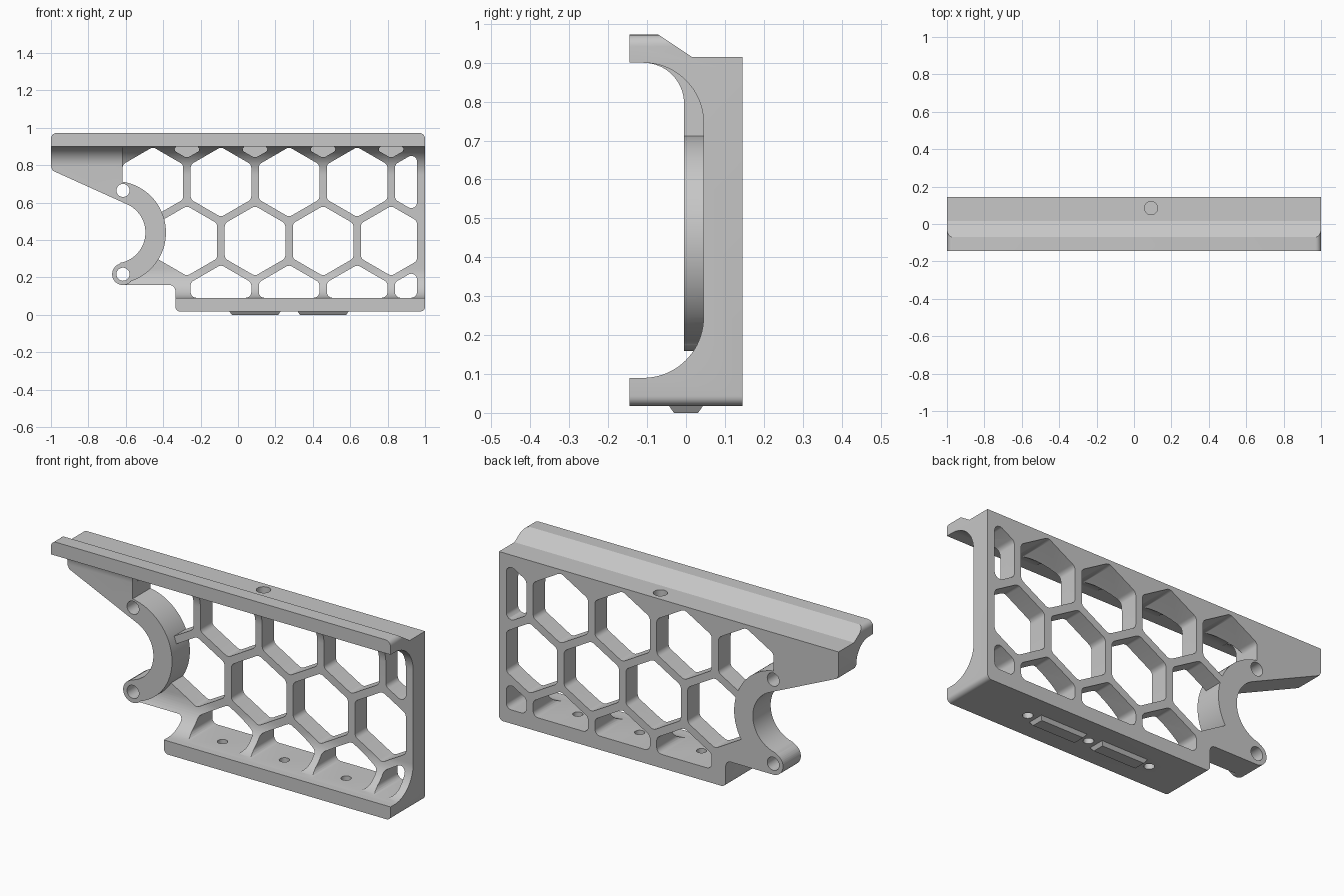
import bpy, bmesh
from math import cos, sin, radians, sqrt
from mathutils import Vector

cube = bpy.data.objects.get("Cube")
if cube:
    bpy.data.objects.remove(cube, do_unlink=True)

grey = bpy.data.materials.new("plain_grey")
grey.use_nodes = True
colour = (0.57, 0.57, 0.57, 1)
grey.diffuse_color = colour
grey.node_tree.nodes["Principled BSDF"].inputs["Base Color"].default_value = colour


def arc(cx, cy, r, a0, a1, n=20):
    angles = [radians(a0 + (a1 - a0) * i / n) for i in range(n + 1)]
    return [(cx + r * cos(a), cy + r * sin(a)) for a in angles]


def circle(cx, cy, r, n=48):
    return arc(cx, cy, r, 0, 360, n)[:-1]


def rounded(points, r, n=6):
    """Soften every corner of a polygon."""
    out = []
    for i, p in enumerate(points):
        p = Vector(p)
        a, b = Vector(points[i - 1]) - p, Vector(points[(i + 1) % len(points)]) - p
        half = a.angle(b) / 2
        d = min(r * cos(half) / sin(half), a.length * 0.45, b.length * 0.45)
        p0, p1 = p + a.normalized() * d, p + b.normalized() * d
        radius = d * sin(half) / cos(half)
        c = p + (a.normalized() + b.normalized()).normalized() * (radius / sin(half))
        for k in range(n + 1):
            spoke = (p0 - c).lerp(p1 - c, k / n).normalized()
            out.append(tuple(c + spoke * radius))
    return out


def clip(points, axis, limit, keep):
    """Keep the part of a polygon on one side of a limit (keep is +1 or -1)."""
    out = []
    for i, q in enumerate(points):
        p = points[i - 1]
        dp, dq = (p[axis] - limit) * keep, (q[axis] - limit) * keep
        if dp * dq < 0:
            out.append(tuple(Vector(p).lerp(Vector(q), dp / (dp - dq))))
        if dq >= 0:
            out.append(q)
    return out


def prism(name, polygons, axis, lo, hi, inset=0):
    """Extrude polygons along an axis; inset shrinks the low end."""
    place = {"x": lambda a, b, t: (t, a, b),
             "y": lambda a, b, t: (a, t, b),
             "z": lambda a, b, t: (a, b, t)}[axis]
    bm = bmesh.new()
    for poly in polygons:
        mx = sum(p[0] for p in poly) / len(poly)
        my = sum(p[1] for p in poly) / len(poly)
        shrink = [(a - inset * (1 if a > mx else -1), b - inset * (1 if b > my else -1))
                  for a, b in poly] if inset else poly
        low = [bm.verts.new(place(a, b, lo)) for a, b in shrink]
        high = [bm.verts.new(place(a, b, hi)) for a, b in poly]
        bm.faces.new(low)
        bm.faces.new(high[::-1])
        for i in range(len(poly)):
            bm.faces.new((low[i - 1], high[i - 1], high[i], low[i]))
    bmesh.ops.recalc_face_normals(bm, faces=bm.faces)
    mesh = bpy.data.meshes.new(name)
    bm.to_mesh(mesh)
    bm.free()
    mesh.materials.append(grey)
    obj = bpy.data.objects.new(name, mesh)
    bpy.context.collection.objects.link(obj)
    return obj


def combine(obj, other, operation):
    mod = obj.modifiers.new(operation, "BOOLEAN")
    mod.operation, mod.solver, mod.object = operation, "EXACT", other
    bpy.context.view_layer.objects.active = obj
    bpy.ops.object.modifier_apply(modifier=mod.name)
    bpy.data.objects.remove(other, do_unlink=True)


# Channel-shaped body: web, top rail and bottom tray in one section
section = [(0.145, -0.05), (0.145, 0.915), (0.015, 0.915), (-0.112, 1.0), (-0.145, 1.0), (-0.145, 0.9)]
section += arc(-0.11, 0.745, 0.155, 90, 0)
section += arc(-0.11, 0.245, 0.155, 0, -90)
section += [(-0.145, 0.09), (-0.145, -0.05)]
body = prism("bracket_body", [section], "x", -1.05, 1.05)

# Honeycomb openings
PITCH, WALL = 0.364, 0.04
R = (PITCH - WALL) / sqrt(3)


def cell(x, z):
    hexagon = arc(x, z, R, 30, 330, 5)
    for axis, limit, keep in ((0, 0.957, -1), (1, 0.091, 1), (1, 0.9, -1)):
        hexagon = clip(hexagon, axis, limit, keep)
    return rounded(hexagon, 0.03)


even = [-0.091 + PITCH * i for i in range(-1, 4)]
odd = [-0.273 + PITCH * i for i in range(4)]
cells = [cell(x, 0.71) for x in even] + [cell(x, 0.395) for x in odd]
cells += [cell(x, 0.08) for x in even[1:]]
combine(body, prism("cells", cells, "y", -0.3, 0.3), "DIFFERENCE")

# Shallow pockets in the upper fillet
combine(body, prism("pockets", [cell(x, 1.025) for x in odd], "y", -0.3, 0.047), "DIFFERENCE")

# Thick wing, half ring and lower lug
wing = [(0.145, 0.5), (0.145, 0.91), (-0.11, 0.91)] + arc(-0.11, 0.795, 0.105, 90, 0) + [(-0.005, 0.5)]
combine(body, prism("wing", [wing], "x", -1.05, -0.617), "UNION")
RX, RZ = -0.66, 0.44
LUG = (-0.615, 0.217)
combine(body, prism("ring", [circle(RX, RZ, 0.275, 96)], "y", -0.005, 0.145), "UNION")
combine(body, prism("lug", [circle(*LUG, 0.058)], "y", -0.005, 0.145), "UNION")

# Trim everything to the front silhouette
outline = arc(-0.97, 0.942, 0.03, 90, 180, 6) + [(-1, 0.79), (-0.99, 0.77)]
outline += arc(RX, RZ, 0.165, 65.7, -78.6, 40) + arc(*LUG, 0.058, 101.4, 270)[1:]
outline += arc(-0.365, 0.129, 0.03, 90, 0, 6)
outline += arc(-0.31, 0.043, 0.025, 180, 270, 6)
outline += arc(0.975, 0.043, 0.025, 270, 360, 6) + arc(0.97, 0.942, 0.03, 0, 90, 6)
combine(body, prism("silhouette", [outline], "y", -0.4, 0.4), "INTERSECT")

# Pin holes, tray screw holes and the blind hole on top
pins = [circle(-0.615, z, 0.035) for z in (0.665, 0.217)]
combine(body, prism("pin_holes", pins, "y", -0.3, 0.3), "DIFFERENCE")
screws = [circle(x, 0, 0.025, 32) for x in even[1:4]]
combine(body, prism("screw_holes", screws, "z", -0.1, 0.12), "DIFFERENCE")
combine(body, prism("top_hole", [circle(0.091, 0.085, 0.035)], "z", 0.86, 1.1), "DIFFERENCE")

# Locating bars under the tray
bars = []
for x in (0.091, 0.455):
    bars.append([(x - 0.138, -0.045), (x + 0.138, -0.045), (x + 0.138, 0.045), (x - 0.138, 0.045)])
prism("locating_bars", bars, "z", 0, 0.02, inset=0.014)

# Smooth curved walls, sharp corners
bpy.ops.object.select_all(action="DESELECT")
body.select_set(True)
bpy.context.view_layer.objects.active = body
bpy.ops.object.shade_smooth_by_angle(angle=radians(30))
